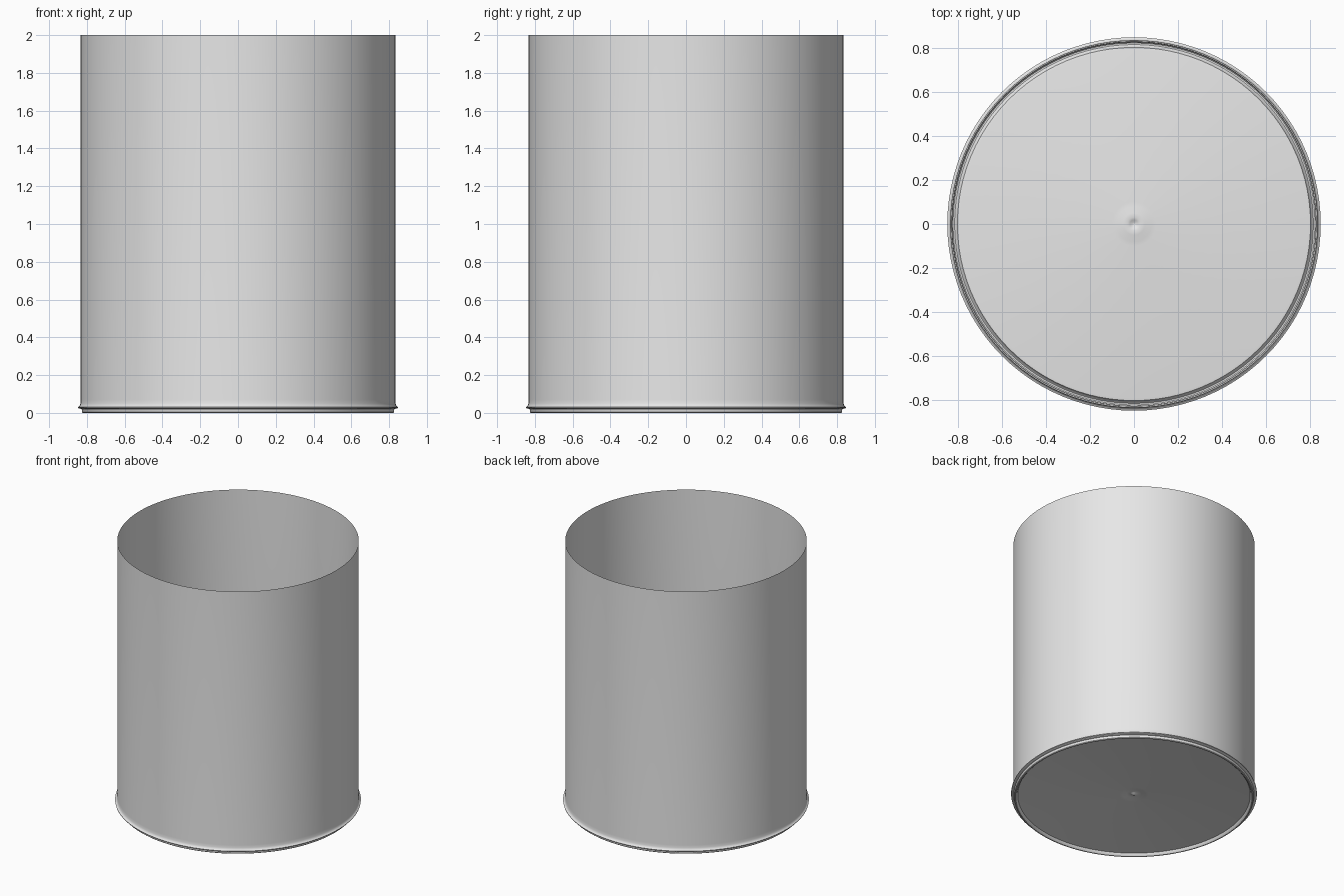
import bpy, bmesh, math

cube = bpy.data.objects.get("Cube")
if cube:
    bpy.data.objects.remove(cube, do_unlink=True)

SEGMENTS = 96

grey = bpy.data.materials.new("light_grey")
grey.use_nodes = True
grey.diffuse_color = (0.8, 0.8, 0.8, 1)
grey.node_tree.nodes["Principled BSDF"].inputs["Base Color"].default_value = (0.8, 0.8, 0.8, 1)


def lathe(name, profile):
    """Turn an (radius, height) profile around z; listed top-down it faces outwards."""
    bm = bmesh.new()
    rings = []
    for r, z in profile:
        if r == 0:
            rings.append([bm.verts.new((0, 0, z))] * SEGMENTS)
        else:
            angles = [2 * math.pi * i / SEGMENTS for i in range(SEGMENTS)]
            rings.append([bm.verts.new((r * math.cos(a), r * math.sin(a), z)) for a in angles])
    for upper, lower in zip(rings, rings[1:]):
        for i in range(SEGMENTS):
            j = (i + 1) % SEGMENTS
            corners = [upper[i], lower[i], lower[j], upper[j]]
            bm.faces.new(list(dict.fromkeys(corners)))
    mesh = bpy.data.meshes.new(name)
    bm.to_mesh(mesh)
    bm.free()
    mesh.materials.append(grey)
    obj = bpy.data.objects.new(name, mesh)
    bpy.context.collection.objects.link(obj)
    bpy.ops.object.select_all(action='DESELECT')
    obj.select_set(True)
    bpy.context.view_layer.objects.active = obj
    bpy.ops.object.shade_smooth_by_angle(angle=math.radians(35))
    return obj


# Thin open wall, flaring into a small flange at the foot
lathe("wall", [(0.833, 2.0), (0.833, 0.07), (0.834, 0.05), (0.837, 0.04),
               (0.842, 0.034), (0.848, 0.031)])

# Rolled foot below the flange, turning in to the recessed base
lathe("foot_rim", [(0.848, 0.031), (0.847, 0.026), (0.842, 0.023), (0.829, 0.021),
                   (0.826, 0.016), (0.826, 0.004), (0.822, 0.0), (0.815, 0.0),
                   (0.808, 0.006), (0.802, 0.02)])

# Flat base with a shallow raised ring and a dimple at the centre
lathe("base", [(0.802, 0.02), (0.79, 0.022), (0.1, 0.022), (0.08, 0.024),
               (0.05, 0.029), (0.03, 0.031), (0.018, 0.027), (0.008, 0.021), (0, 0.02)])
